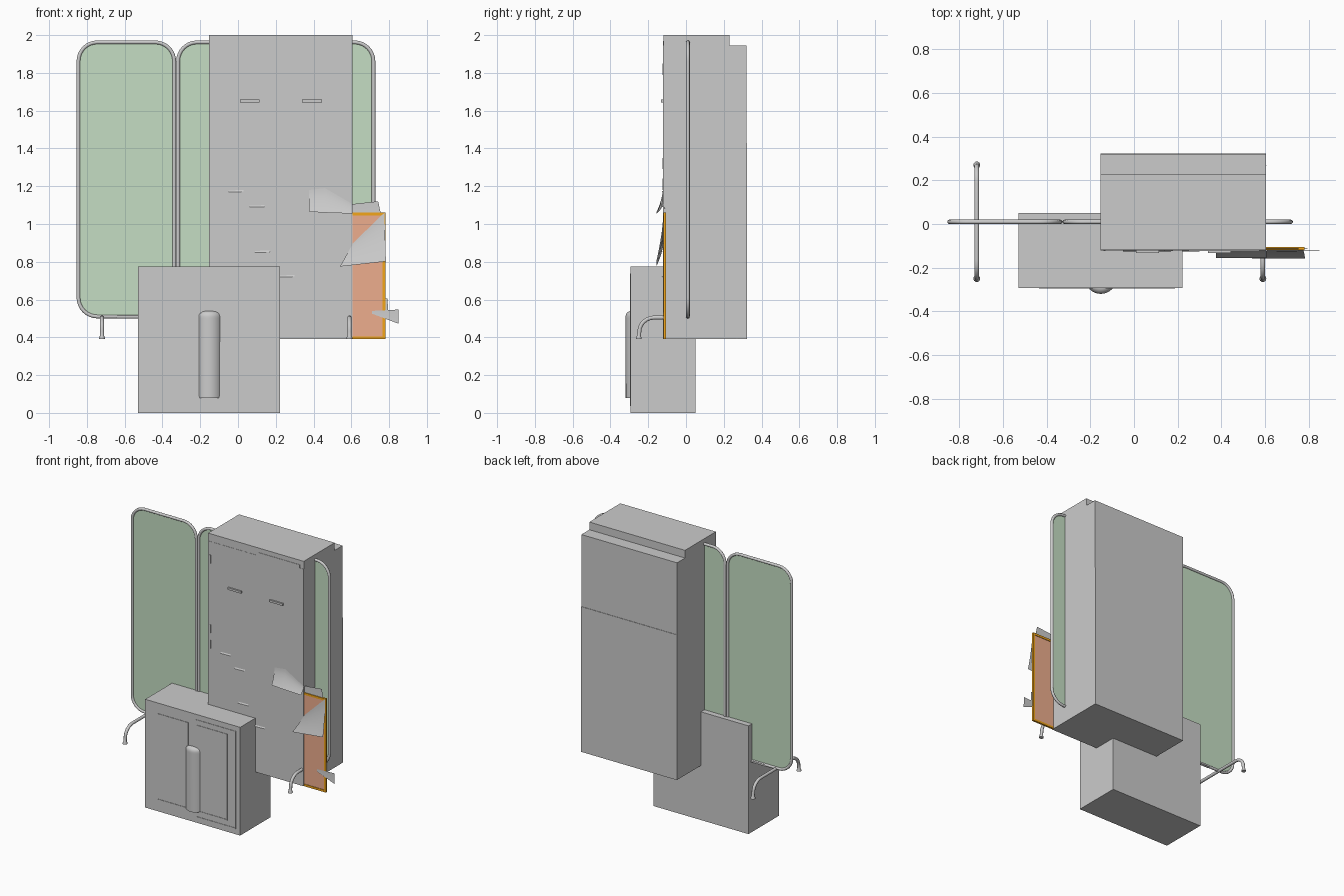
import bpy, bmesh, math
from mathutils import Vector

if "Cube" in bpy.data.objects:
    bpy.data.objects.remove(bpy.data.objects["Cube"])


def mat(name, rgb):
    m = bpy.data.materials.new(name)
    m.diffuse_color = (*rgb, 1)
    m.use_nodes = True
    m.node_tree.nodes["Principled BSDF"].inputs["Base Color"].default_value = m.diffuse_color
    return m


GREEN = mat("green_fabric", (0.56, 0.73, 0.55))
ORANGE = mat("orange_wood", (0.9, 0.38, 0.01))
CORK = mat("cork", (0.85, 0.42, 0.27))


def finish(name, bm, material=None, smooth=False):
    me = bpy.data.meshes.new(name)
    bmesh.ops.recalc_face_normals(bm, faces=bm.faces)
    bm.to_mesh(me)
    bm.free()
    if material:
        me.materials.append(material)
    if smooth:
        for p in me.polygons:
            p.use_smooth = True
    ob = bpy.data.objects.new(name, me)
    bpy.context.collection.objects.link(ob)
    return ob


def box(name, x, y, z, material=None):
    bm = bmesh.new()
    bmesh.ops.create_cube(bm, size=1)
    for v in bm.verts:
        for i, (a, b) in enumerate((x, y, z)):
            v.co[i] = b if v.co[i] > 0 else a
    return finish(name, bm, material)


def prism(name, profile_yz, x0, x1):
    bm = bmesh.new()
    f = bm.faces.new([bm.verts.new((x0, y, z)) for y, z in profile_yz])
    r = bmesh.ops.extrude_face_region(bm, geom=[f])
    vs = [g for g in r["geom"] if isinstance(g, bmesh.types.BMVert)]
    bmesh.ops.translate(bm, verts=vs, vec=(x1 - x0, 0, 0))
    return finish(name, bm)


def tube(name, pts, radius, cyclic=False, radii=None):
    cu = bpy.data.curves.new(name, "CURVE")
    cu.dimensions = "3D"
    cu.bevel_depth = radius
    cu.bevel_resolution = 3
    cu.use_fill_caps = True
    sp = cu.splines.new("POLY")
    sp.points.add(len(pts) - 1)
    for i, (p, co) in enumerate(zip(sp.points, pts)):
        p.co = (*co, 1)
        p.radius = radii[i] if radii else 1
    sp.use_cyclic_u = cyclic
    ob = bpy.data.objects.new(name, cu)
    bpy.context.collection.objects.link(ob)
    return ob


def round_rect(x0, x1, z0, z1, r, y, n=8):
    pts = []
    for k, (cx, cz) in enumerate(((x1 - r, z1 - r), (x0 + r, z1 - r),
                                  (x0 + r, z0 + r), (x1 - r, z0 + r))):
        for i in range(n + 1):
            a = math.pi / 2 * (k + i / n)
            pts.append((cx + r * math.cos(a), y, cz + r * math.sin(a)))
    return pts


def sheet(name, top, bottom, y_top, y_bottom, n=8):
    # paper strip between two edges, curling towards the front at the bottom
    bm = bmesh.new()
    rows = []
    for i in range(n + 1):
        t = i / n
        y = y_top + (y_bottom - y_top) * t ** 1.6
        rows.append([bm.verts.new((a[0] + (b[0] - a[0]) * t, y,
                                   a[1] + (b[1] - a[1]) * t))
                     for a, b in zip(top, bottom)])
    for r, s in zip(rows, rows[1:]):
        for j in range(len(r) - 1):
            bm.faces.new((r[j], r[j + 1], s[j + 1], s[j]))
    return finish(name, bm, smooth=True)


# tall cabinet with stepped top
prism("tall_cabinet", [(-0.12, 0.39), (0.32, 0.39), (0.32, 1.945),
                       (0.23, 1.945), (0.23, 2.0), (-0.12, 2.0)], -0.153, 0.605)
box("cabinet_back_panel", (-0.153, 0.605), (0.31, 0.323), (0.39, 1.43))
box("cabinet_front_door", (-0.153, 0.605), (-0.1215, -0.11), (0.39, 1.945))
box("cabinet_label_strip", (0.25, 0.575), (-0.1225, -0.11), (1.945, 1.968))
for i, x in enumerate((0.01, 0.34)):
    box(f"cabinet_pull_{i}", (x, x + 0.105), (-0.133, -0.11), (1.643, 1.658))
for i, z in enumerate((1.79, 1.29, 1.18)):
    box(f"cabinet_hinge_{i}", (-0.14, -0.13), (-0.124, -0.11), (z, z + 0.06))
for i, (x, z) in enumerate(((0.17, 1.1), (0.17, 0.84), (0.275, 0.86))):
    box(f"door_slit_{i}", (x, x + 0.008), (-0.123, -0.11), (z, z + 0.12))
for i, (x, z) in enumerate(((-0.05, 1.175), (0.06, 1.095), (0.09, 0.855), (0.22, 0.725))):
    sheet(f"paper_edge_{i}", [(x, z + 0.004), (x + 0.08, z + 0.006)],
          [(x, z - 0.006), (x + 0.08, z - 0.004)], -0.121, -0.127, 2)

# pin board, mostly sunk into the cabinet
BX, BZ = (-0.13, 0.78), (0.39, 1.06)
box("board_cork", (BX[0] + 0.01, BX[1] - 0.01), (-0.115, -0.109), (0.4, 1.05), CORK)
w = 0.015
box("board_rail_top", BX, (-0.119, -0.105), (BZ[1] - w, BZ[1]), ORANGE)
box("board_rail_bottom", BX, (-0.119, -0.105), (BZ[0], BZ[0] + w), ORANGE)
box("board_rail_left", (BX[0], BX[0] + w), (-0.119, -0.105), BZ, ORANGE)
box("board_rail_right", (BX[1] - w, BX[1]), (-0.119, -0.105), BZ, ORANGE)

# loose papers
sheet("paper_upper", [(0.375, 1.18), (0.46, 1.19), (0.607, 1.105)],
      [(0.375, 1.065), (0.46, 1.06), (0.607, 1.055)], -0.122, -0.155)
sheet("paper_lower", [(0.61, 0.9), (0.775, 1.06)],
      [(0.54, 0.775), (0.783, 0.802)], -0.12, -0.157)
sheet("paper_behind", [(0.6, 1.105), (0.742, 1.12)],
      [(0.6, 1.05), (0.757, 1.05)], -0.112, -0.114)
sheet("paper_note", [(0.71, 0.54), (0.85, 0.547)],
      [(0.71, 0.525), (0.85, 0.472)], -0.12, -0.122)
sheet("paper_tab", [(0.77, 0.605), (0.792, 0.605)],
      [(0.77, 0.5), (0.795, 0.5)], -0.113, -0.114)

# low cabinet with raised panels
box("low_cabinet", (-0.53, 0.222), (-0.293, 0.05), (0, 0.775))
F = -0.293


def panel_border(name, x0, x1, z0, z1, t=0.008):
    for s, xr, zr in (("left", (x0, x0 + t), (z0, z1)), ("right", (x1 - t, x1), (z0, z1)),
                      ("top", (x0, x1), (z1 - t, z1)), ("bottom", (x0, x1), (z0, z0 + t))):
        box(f"{name}_{s}", xr, (F - 0.003, F + 0.01), zr)


panel_border("left_panel", -0.436, -0.188, 0.08, 0.70)
panel_border("right_panel_outer", -0.13, 0.188, 0.037, 0.738)
panel_border("right_panel_inner", -0.13, 0.12, 0.08, 0.70)

# upright cylinder with a rounded top
bm = bmesh.new()
prof = [(0, 0.08), (0.071, 0.08), (0.072, 0.5)]
prof += [(0.042 + 0.03 * math.cos(a), 0.51 + 0.03 * math.sin(a))
         for a in [math.pi / 2 * i / 5 for i in range(6)]] + [(0, 0.54)]
C = Vector((-0.152, -0.248, 0))
vs = [bm.verts.new(C + Vector((r, 0, z))) for r, z in prof]
es = [bm.edges.new(p) for p in zip(vs, vs[1:])]
bmesh.ops.spin(bm, geom=vs + es, cent=C, axis=(0, 0, 1), angle=2 * math.pi,
               steps=32, use_duplicate=False)
bmesh.ops.remove_doubles(bm, verts=bm.verts, dist=1e-4)
cyl = finish("upright_cylinder", bm)
bpy.context.view_layer.objects.active = cyl
cyl.select_set(True)
bpy.ops.object.shade_smooth_by_angle()
cyl.select_set(False)

# folding screen: three framed fabric panels
SY, R = 0.01, 0.01
for i in range(3):
    x0 = -0.855 + 0.5275 * i
    loop = round_rect(x0 + R, x0 + 0.5275 - R, 0.5 + R, 1.972 - R, 0.1, SY)
    tube(f"screen_frame_{i}", loop, R, cyclic=True)
    bm = bmesh.new()
    bm.faces.new([bm.verts.new(p) for p in loop])
    finish(f"screen_fabric_{i}", bm, GREEN)
box("screen_clip", (-0.64, -0.53), (0.0, 0.02), (0.503, 0.515))

# arched screen feet with flared ends
half = [(0.26, 0.39), (0.26, 0.398), (0.26, 0.408), (0.257, 0.43)]
half += [(0.177 + 0.08 * math.cos(a), 0.43 + 0.075 * math.sin(a))
         for a in [math.pi / 2 * k / 6 for k in range(1, 7)]]
rad = [1.45, 1.4, 1.0] + [1.0] * (len(half) - 3)
for i, x in enumerate((-0.72, 0.59)):
    pts = [(x, SY - y, z) for y, z in half] + [(x, SY + y, z) for y, z in reversed(half)]
    tube(f"screen_foot_{i}", pts, 0.011, radii=rad + rad[::-1])
